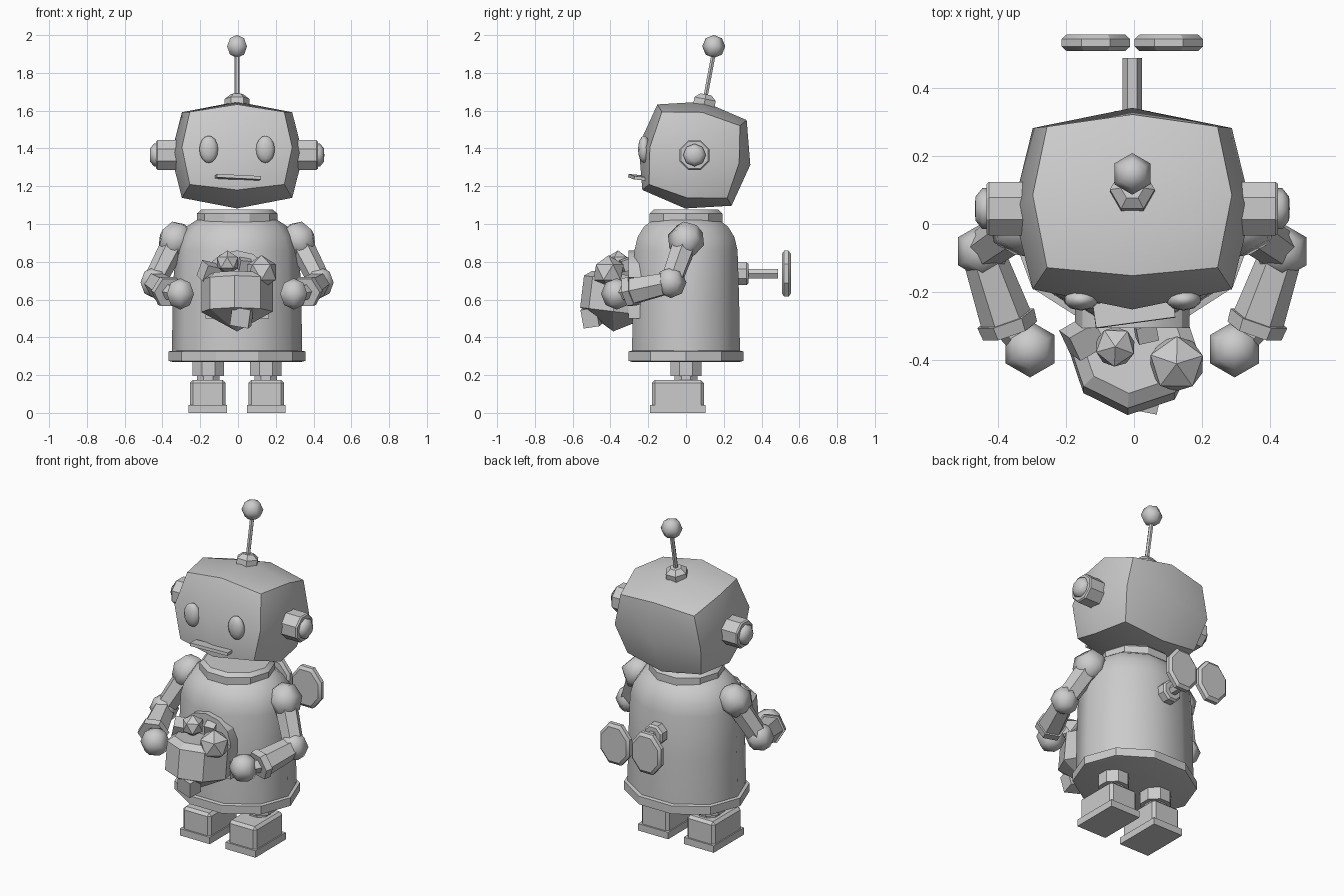
import bpy, bmesh, math
from mathutils import Vector, Matrix

if "Cube" in bpy.data.objects:
    bpy.data.objects.remove(bpy.data.objects["Cube"])

OX = -0.005  # the figure's mid-plane sits slightly left of zero


def finish(name, bm, matrix, angle=30):
    bmesh.ops.transform(bm, matrix=Matrix.Translation((OX, 0, 0)) @ matrix, verts=bm.verts)
    bmesh.ops.recalc_face_normals(bm, faces=bm.faces)
    me = bpy.data.meshes.new(name)
    bm.to_mesh(me)
    bm.free()
    if angle:
        for p in me.polygons:
            p.use_smooth = True
        me.set_sharp_from_angle(angle=math.radians(angle))
    ob = bpy.data.objects.new(name, me)
    bpy.context.collection.objects.link(ob)
    return ob


def lathe(name, profile, n, loc=(0, 0, 0), axis=(0, 0, 1), scale=(1, 1, 1), phase=0, angle=30):
    """Turn (radius, height) pairs around an axis with n sides and closed ends."""
    bm = bmesh.new()
    rings = []
    for r, z in profile:
        if r == 0:
            rings.append([bm.verts.new((0, 0, z))] * n)
            continue
        rings.append([bm.verts.new((r * math.cos(phase + math.tau * i / n),
                                    r * math.sin(phase + math.tau * i / n), z)) for i in range(n)])
    for a, b in zip(rings, rings[1:]):
        for i in range(n):
            j = (i + 1) % n
            bm.faces.new(list(dict.fromkeys((a[i], a[j], b[j], b[i]))))
    for ring in (rings[0], rings[-1]):
        if ring[0] is not ring[1]:
            bm.faces.new(ring)
    rot = Vector(axis).to_track_quat('Z', 'Y').to_matrix().to_4x4() if tuple(axis) != (0, 0, 1) else Matrix()
    return finish(name, bm, Matrix.Translation(loc) @ rot @ Matrix.Diagonal((*scale, 1)), angle)


def ball(name, r, loc, axis=(0, 0, 1), n=6, rings=4, scale=(1, 1, 1)):
    prof = [(0, -r)] + [(r * math.sin(math.pi * i / rings), -r * math.cos(math.pi * i / rings))
                        for i in range(1, rings)] + [(0, r)]
    return lathe(name, prof, n, loc, axis, scale, math.pi / 2, 75)


def rod(name, a, b, r1, r2, n=6, phase=0, angle=30):
    d = Vector(b) - Vector(a)
    return lathe(name, [(r1, 0), (r2, d.length)], n, a, d, phase=phase, angle=angle)


def box(name, size, loc, rot=(0, 0, 0), bevel=0):
    bm = bmesh.new()
    bmesh.ops.create_cube(bm, size=1, matrix=Matrix.Diagonal((*size, 1)))
    if bevel:
        bmesh.ops.bevel(bm, geom=bm.edges[:], offset=bevel, segments=1, affect='EDGES')
    m = Matrix.Translation(loc)
    for a, ax in zip(rot, 'XYZ'):
        m = m @ Matrix.Rotation(math.radians(a), 4, ax)
    return finish(name, bm, m, 0)


def gem(name, r, loc, rot):
    bm = bmesh.new()
    bmesh.ops.create_icosphere(bm, subdivisions=1, radius=r)
    return finish(name, bm, Matrix.Translation(loc) @ Matrix.Rotation(rot, 4, 'Z'), 0)


# head: rounded cube, tilted back
bm = bmesh.new()
bmesh.ops.create_cube(bm, size=2)
bmesh.ops.subdivide_edges(bm, edges=bm.edges[:], cuts=1, use_grid_fill=True)
extents = {1: (0.35, 0.30, 0.287), 2: (0.292, 0.24, 0.23), 3: (0.25, 0.21, 0.195)}
for v in bm.verts:
    e = extents[sum(abs(c) > 0.5 for c in v.co)]
    v.co = Vector([c * s for c, s in zip(v.co, e)])
HEAD = Vector((0, 0.045, 1.365))
finish("head", bm, Matrix.Translation(HEAD) @ Matrix.Rotation(math.radians(-10), 4, 'X'), 60)

# antenna
up = Vector((0, 0.185, 0.98)).normalized()
lathe("antenna_base", [(0.066, -0.02), (0.066, 0.015), (0.034, 0.04)], 6, HEAD + up * 0.287, up)
rod("antenna_rod", HEAD + up * 0.3, HEAD + up * 0.56, 0.013, 0.013)
ball("antenna_ball", 0.061, (0, 0.147, 1.94))

# mouth
box("mouth", (0.235, 0.07, 0.018), (0.005, -0.255, 1.247), (-6, 2, 8))

# body, skirt rim and collar
lathe("body", [(0.345, 0.3), (0.345, 0.34), (0.34, 0.6), (0.33, 0.86), (0.31, 0.93), (0.27, 0.985), (0.2, 1.03)],
      10, scale=(1, 0.87, 1), angle=50)
lathe("skirt_rim", [(0.34, 0.27), (0.363, 0.275), (0.363, 0.325), (0.34, 0.33)], 10, scale=(1, 0.88, 1))
lathe("collar", [(0.18, 0.99), (0.213, 1.01), (0.213, 1.055), (0.19, 1.076)], 10, scale=(1, 0.95, 1))

# belly arch plate
bm = bmesh.new()
outline = [(0.168, 0.5), (0.168, 0.72)]
outline += [(0.168 * math.cos(t * math.pi / 6), 0.72 + 0.14 * math.sin(t * math.pi / 6)) for t in range(1, 6)]
outline += [(-0.168, 0.72), (-0.168, 0.5)]
face = bm.faces.new([bm.verts.new((x, -0.305, z)) for x, z in outline])
ext = bmesh.ops.extrude_face_region(bm, geom=[face])
bmesh.ops.translate(bm, vec=(0, 0.07, 0), verts=[g for g in ext["geom"] if isinstance(g, bmesh.types.BMVert)])
finish("belly_arch", bm, Matrix(), 30)

# faceted lump with chunks held at the belly
lathe("belly_lump", [(0, -0.165), (0.19, -0.06), (0.19, 0.11), (0.15, 0.14)], 8, (0, -0.365, 0.595),
      (0, 0.12, 0.99), phase=math.radians(-4), angle=0)
gem("chunk_right", 0.09, (0.13, -0.41, 0.745), 0.3)
gem("chunk_middle", 0.065, (-0.05, -0.36, 0.795), 0.9)
box("chunk_left", (0.09, 0.08, 0.09), (-0.145, -0.335, 0.745), (15, 20, 25))
box("chunk_small", (0.06, 0.05, 0.06), (0.04, -0.315, 0.785), (20, 10, 10))
box("chunk_front", (0.1, 0.085, 0.1), (0.025, -0.5, 0.51), (10, 8, -12))

for side, s in (("left", -1), ("right", 1)):
    # eyes and ears
    ball(f"{side}_eye", 1, (s * 0.15, -0.222, 1.395), n=10, rings=8, scale=(0.052, 0.032, 0.072))
    lathe(f"{side}_ear", [(0.085, 0.32), (0.085, 0.42), (0.078, 0.428)], 8,
          (0, 0.045, 1.365), (s, 0, 0), phase=math.pi / 8)
    lathe(f"{side}_ear_cap", [(0.06, 0.42), (0.06, 0.44), (0.035, 0.46), (0, 0.462)], 8,
          (0, 0.045, 1.365), (s, 0, 0), angle=75)

    # arm
    shoulder = Vector((s * 0.325, 0, 0.915))
    elbow = Vector((s * 0.44, -0.08, 0.69))
    wrist = Vector((s * 0.365, -0.295, 0.642))
    hand = Vector((s * 0.3, -0.367, 0.63))
    ball(f"{side}_shoulder", 0.1, shoulder, (s * 0.45, -0.3, -0.85))
    rod(f"{side}_upper_arm", shoulder, elbow, 0.068, 0.06, 6)
    ball(f"{side}_elbow", 0.082, elbow)
    rod(f"{side}_forearm", elbow, wrist, 0.062, 0.078, 6)
    d = (wrist - elbow).normalized()
    rod(f"{side}_cuff", wrist - d * 0.02, wrist + d * 0.02, 0.088, 0.084, 6)
    rod(f"{side}_wrist", wrist, hand, 0.045, 0.045, 6)
    ball(f"{side}_hand", 0.083, hand)

    # leg and foot
    x = s * 0.152
    lathe(f"{side}_hip", [(0.09, 0.195), (0.09, 0.29)], 8, (x, 0, 0), phase=math.pi / 8)
    lathe(f"{side}_ankle", [(0.065, 0.15), (0.065, 0.21)], 8, (x, 0, 0), phase=math.pi / 8)
    box(f"{side}_foot", (0.188, 0.275, 0.15), (x + s * 0.003, -0.043, 0.1), bevel=0.016)
    box(f"{side}_sole", (0.203, 0.295, 0.042), (x + s * 0.003, -0.043, 0.021))

    # wind-up key wing
    lathe(f"{side}_key_wing", [(0.088, 0.507), (0.103, 0.52), (0.103, 0.543), (0.088, 0.556)], 8,
          (s * 0.107, 0, 0.737), (0, 1, 0), (1.05, 1.28, 1), math.pi / 8)

# key mount and shaft
lathe("key_mount", [(0.066, 0.25), (0.066, 0.32), (0.055, 0.332)], 8, (0, 0, 0.737), (0, 1, 0), phase=math.pi / 8)
rod("key_shaft", (0, 0.3, 0.737), (0, 0.487, 0.737), 0.029, 0.029, 6)
